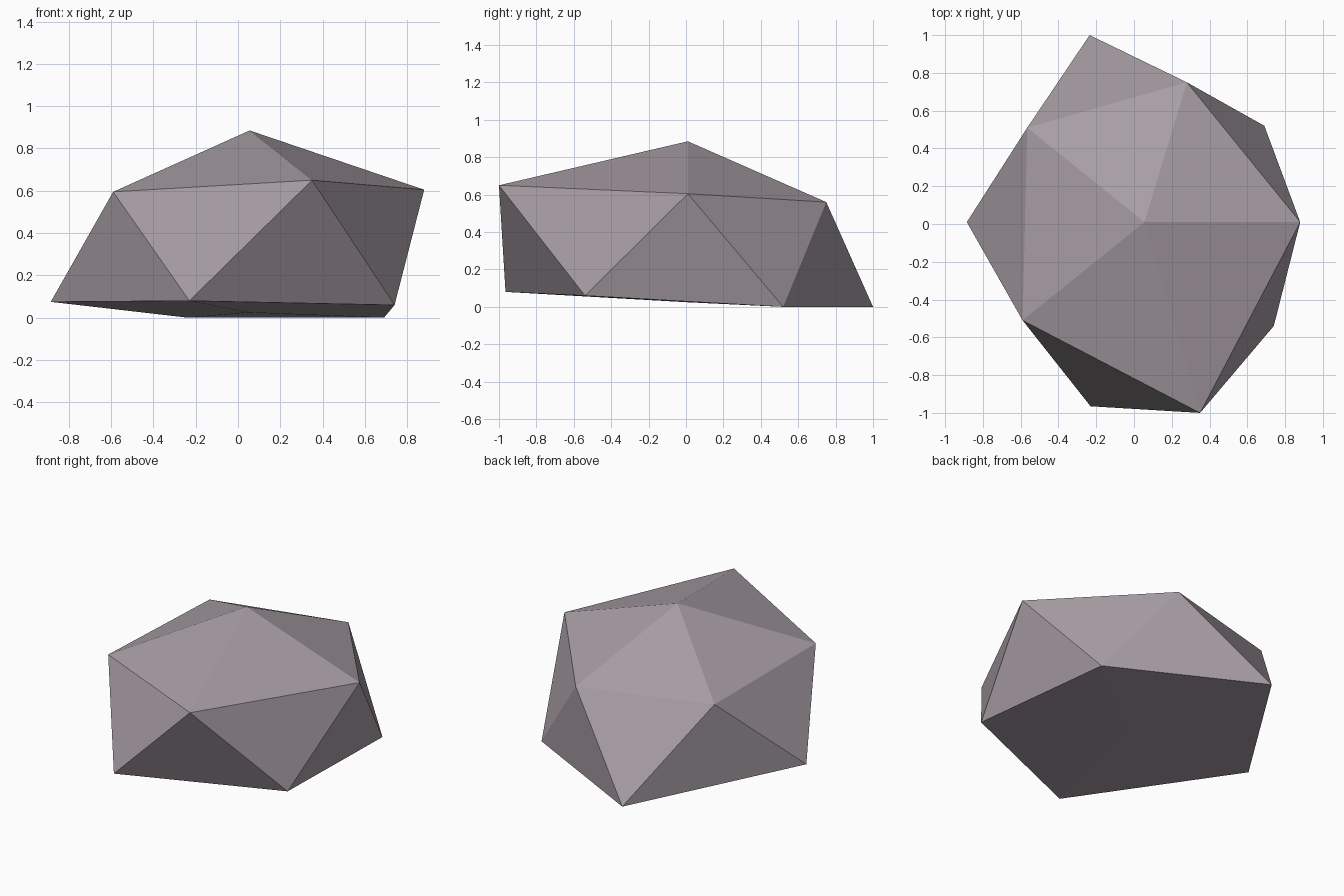
import bpy
import bmesh

cube = bpy.data.objects.get("Cube")
if cube:
    bpy.data.objects.remove(cube, do_unlink=True)


def make_material(name, color):
    mat = bpy.data.materials.new(name)
    mat.use_nodes = True
    mat.diffuse_color = color
    bsdf = next(n for n in mat.node_tree.nodes if n.type == 'BSDF_PRINCIPLED')
    bsdf.inputs["Base Color"].default_value = color
    bsdf.inputs["Roughness"].default_value = 0.9
    return mat


def faceted_rock(name, peak, shoulder, foot, base, mat):
    """Two offset rings joined by a triangle band, closed by a fan at each end."""
    bm = bmesh.new()
    top, bottom = bm.verts.new(peak), bm.verts.new(base)
    upper = [bm.verts.new(p) for p in shoulder]
    lower = [bm.verts.new(p) for p in foot]
    count = len(upper)
    for i in range(count):
        j = (i + 1) % count
        bm.faces.new((top, upper[i], upper[j]))
        bm.faces.new((upper[i], lower[i], upper[j]))
        bm.faces.new((lower[i], lower[j], upper[j]))
        bm.faces.new((bottom, lower[j], lower[i]))
    bmesh.ops.recalc_face_normals(bm, faces=bm.faces)
    mesh = bpy.data.meshes.new(name)
    bm.to_mesh(mesh)
    bm.free()
    mesh.materials.append(mat)
    obj = bpy.data.objects.new(name, mesh)
    bpy.context.collection.objects.link(obj)
    return obj


stone = make_material("warm grey stone", (0.39, 0.34, 0.37, 1.0))

# Rings run counter-clockwise; each foot corner sits between two shoulder corners
shoulder = [(0.35, -1.0, 0.65), (0.88, 0.01, 0.605), (0.28, 0.75, 0.56),
            (-0.565, 0.51, 0.575), (-0.59, -0.51, 0.595)]
foot = [(0.74, -0.54, 0.06), (0.69, 0.52, 0.0), (-0.235, 1.0, 0.0),
        (-0.885, 0.01, 0.075), (-0.23, -0.965, 0.08)]
faceted_rock("rock", (0.055, 0.01, 0.885), shoulder, foot, (0.05, 0.0, 0.025), stone)
